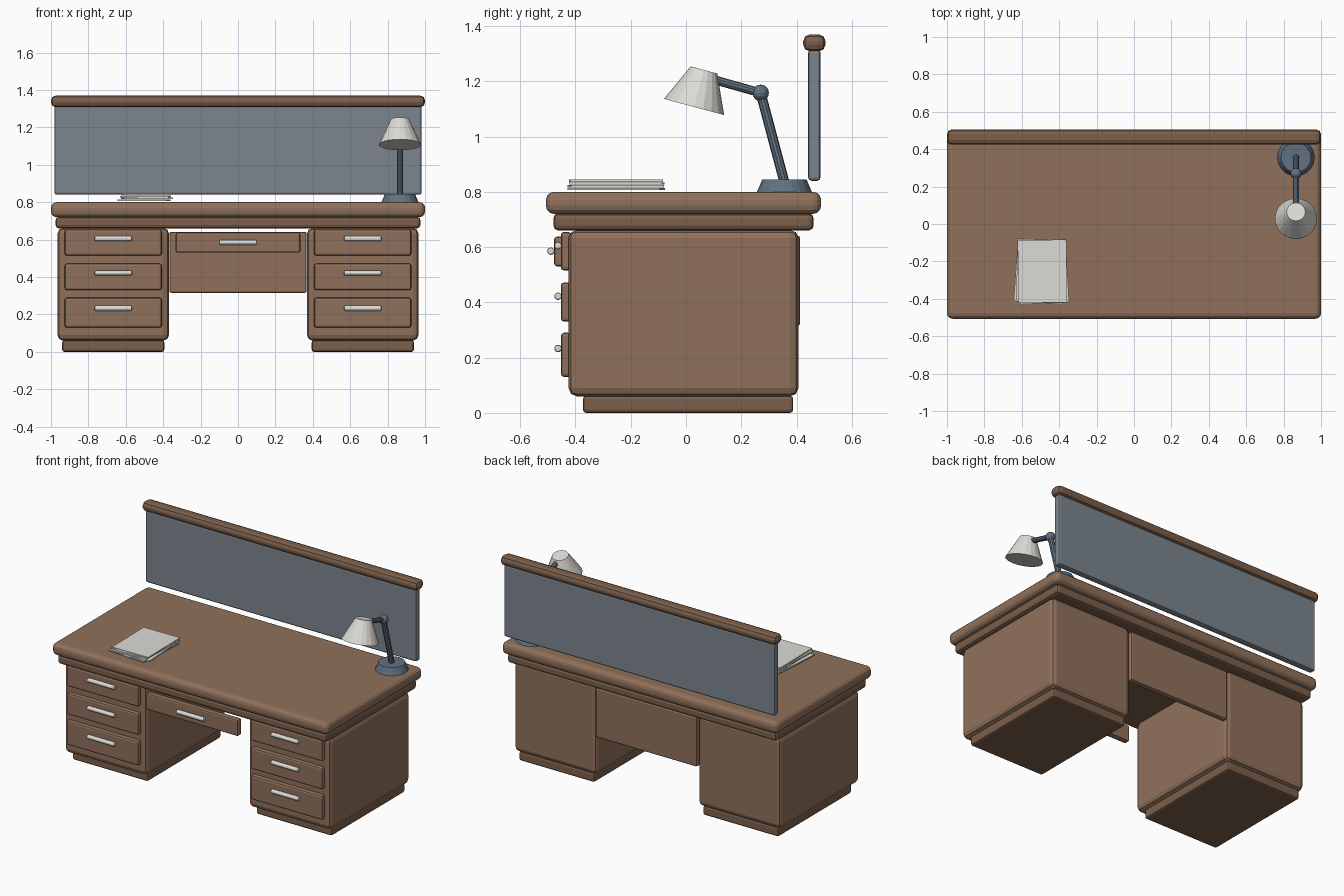
import bpy, math
from mathutils import Vector

if "Cube" in bpy.data.objects:
    bpy.data.objects.remove(bpy.data.objects["Cube"])


def material(name, rgb):
    m = bpy.data.materials.new(name)
    m.diffuse_color = (*rgb, 1)
    m.use_nodes = True
    m.node_tree.nodes["Principled BSDF"].inputs["Base Color"].default_value = m.diffuse_color
    return m


WOOD = material("wood", (0.28, 0.165, 0.105))
DARK = material("dark_wood", (0.20, 0.115, 0.07))
SCREEN = material("screen_grey", (0.20, 0.235, 0.27))
STEEL = material("blue_steel", (0.12, 0.165, 0.22))
PALE = material("pale", (0.72, 0.71, 0.67))


def finish(name, mat, bevel=0, segments=2):
    o = bpy.context.object
    o.name = name
    o.data.materials.append(mat)
    if bevel:
        b = o.modifiers.new("bevel", "BEVEL")
        b.width, b.segments, b.limit_method = bevel, segments, "ANGLE"
        b.angle_limit = math.radians(50)
    return o


def box(name, x, y, z, mat, bevel=0, segments=2, turn=0):
    """Box from (min, max) ranges."""
    mid = [(a + b) / 2 for a, b in (x, y, z)]
    bpy.ops.mesh.primitive_cube_add(size=1, location=mid)
    o = bpy.context.object
    o.scale = [b - a for a, b in (x, y, z)]
    bpy.ops.object.transform_apply(location=False, rotation=False, scale=True)
    o.rotation_euler.z = math.radians(turn)
    return finish(name, mat, bevel, segments)


def cone(name, p, q, r1, r2, sides, mat, bevel=0):
    """Round part running from point p (radius r1) to q (radius r2)."""
    p, q = Vector(p), Vector(q)
    bpy.ops.mesh.primitive_cone_add(vertices=sides, radius1=r1, radius2=r2,
                                    depth=(q - p).length, location=(p + q) / 2)
    bpy.context.object.rotation_euler = (q - p).to_track_quat("Z", "Y").to_euler()
    return finish(name, mat, bevel)


def handle(name, x, y, z):
    cone(name, (x - 0.1, y, z), (x + 0.1, y, z), 0.0135, 0.0135, 12, PALE, 0.006)


# Desk top: rounded slab over a smaller moulding
box("desk_top", (-1, 1), (-0.507, 0.489), (0.72, 0.80), WOOD, 0.03, 3)
box("top_moulding", (-0.975, 0.975), (-0.48, 0.462), (0.66, 0.722), DARK, 0.018)

# Two pedestals with plinths and three drawers each
for side, c in (("left", -0.667), ("right", 0.667)):
    box(side + "_plinth", (c - 0.273, c + 0.273), (-0.373, 0.388), (0, 0.062), DARK, 0.012)
    box(side + "_pedestal", (c - 0.298, c + 0.298), (-0.425, 0.407), (0.06, 0.662), WOOD, 0.03)
    for i, (z0, z1, hz) in enumerate(((0.515, 0.655, 0.605), (0.33, 0.472, 0.422), (0.13, 0.29, 0.233))):
        box(f"{side}_drawer_{i + 1}", (c - 0.26, c + 0.26), (-0.453, -0.415), (z0, z1), WOOD, 0.012)
        handle(f"{side}_drawer_handle_{i + 1}", c, -0.463, hz)

# Knee hole: centre drawer front and back modesty panel
box("centre_drawer", (-0.333, 0.333), (-0.477, -0.437), (0.53, 0.638), WOOD, 0.01)
handle("centre_drawer_handle", 0, -0.489, 0.585)
box("modesty_panel", (-0.367, 0.367), (0.375, 0.413), (0.315, 0.642), WOOD, 0.01)

# Privacy screen with top rail
box("screen", (-0.982, 0.982), (0.442, 0.487), (0.84, 1.315), SCREEN, 0.012)
box("screen_rail", (-1, 1), (0.424, 0.505), (1.308, 1.37), DARK, 0.025)

# Stack of slightly turned papers
for i, (dx, dy, turn) in enumerate(((-0.012, 0, -4), (0.004, -0.002, 3), (-0.006, 0.002, -2), (0.0, 0.0, 0.8))):
    x, y, z = -0.49 + dx, -0.253 + dy, 0.806 + i * 0.01
    box(f"paper_{i + 1}", (x - 0.13, x + 0.13), (y - 0.168, y + 0.168), (z, z + 0.008), PALE, turn=turn)

# Desk lamp
X = 0.866
elbow = (X, 0.27, 1.158)
cone("lamp_base", (X, 0.356, 0.798), (X, 0.356, 0.845), 0.1, 0.08, 20, STEEL)
cone("lamp_lower_arm", (X, 0.356, 0.835), elbow, 0.018, 0.018, 10, STEEL)
cone("lamp_upper_arm", elbow, (X, 0.075, 1.213), 0.016, 0.016, 10, STEEL)
bpy.ops.mesh.primitive_uv_sphere_add(segments=12, ring_count=8, radius=0.03, location=elbow)
finish("lamp_elbow", STEEL)
cone("lamp_shade", (X, 0.029, 1.107), (X, 0.065, 1.241), 0.113, 0.05, 20, PALE)
